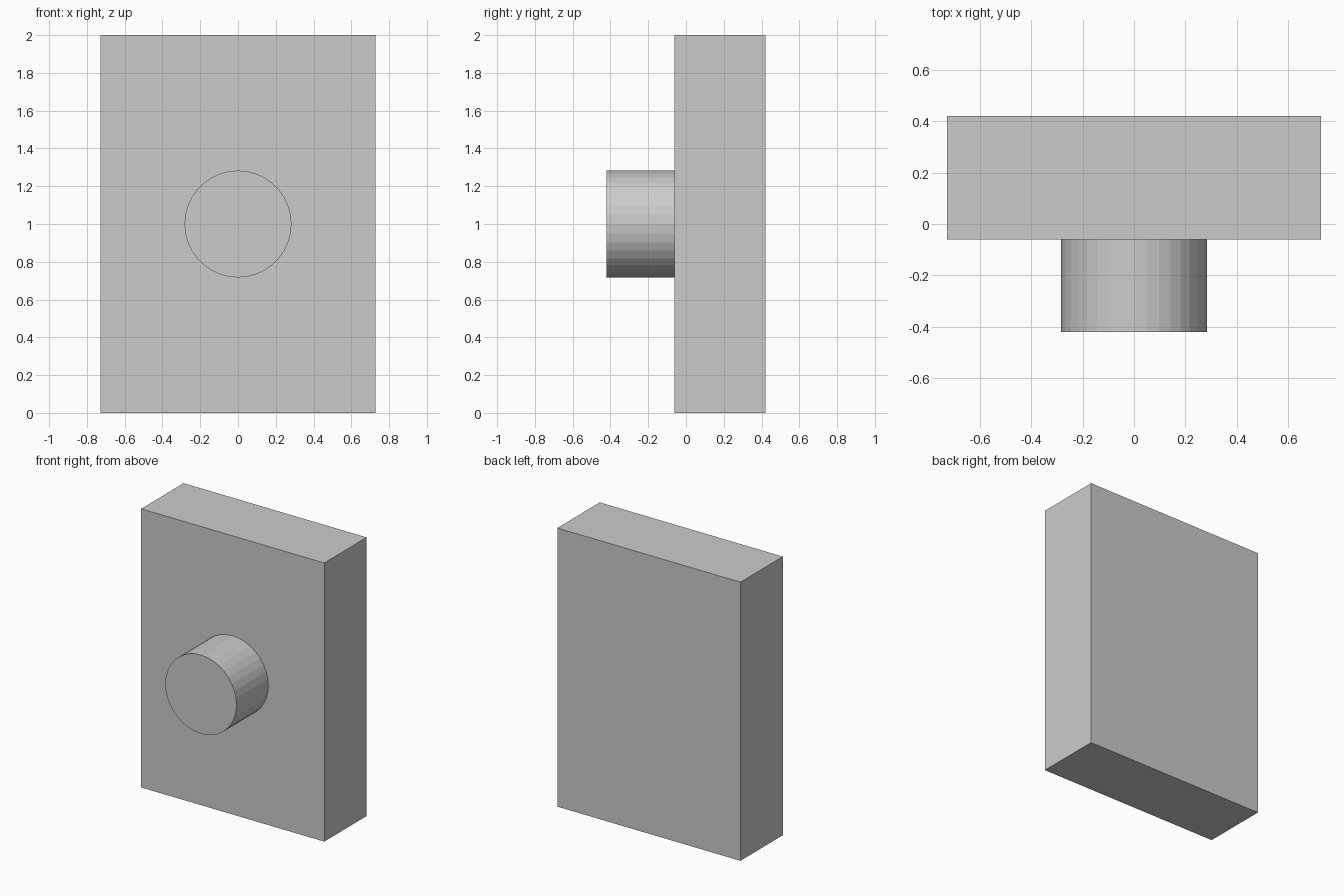
import bpy
from math import radians

if "Cube" in bpy.data.objects:
    bpy.data.objects.remove(bpy.data.objects["Cube"])

WIDTH, HEIGHT = 1.454, 2.0
FRONT, PLATE_FRONT, BACK = -0.421, -0.06, 0.421
KNOB_RADIUS = 0.283

# Upright rectangular plate
bpy.ops.mesh.primitive_cube_add(size=1, location=(0, (PLATE_FRONT + BACK) / 2, HEIGHT / 2))
plate = bpy.context.object
plate.name = "plate"
plate.scale = (WIDTH, BACK - PLATE_FRONT, HEIGHT)
bpy.ops.object.transform_apply(location=False, rotation=False, scale=True)

# Round faceted knob on the middle of the front face
bpy.ops.mesh.primitive_cylinder_add(
    vertices=36, radius=KNOB_RADIUS, depth=PLATE_FRONT - FRONT,
    location=(0, (FRONT + PLATE_FRONT) / 2, HEIGHT / 2),
    rotation=(radians(90), 0, 0))
knob = bpy.context.object
knob.name = "knob"
